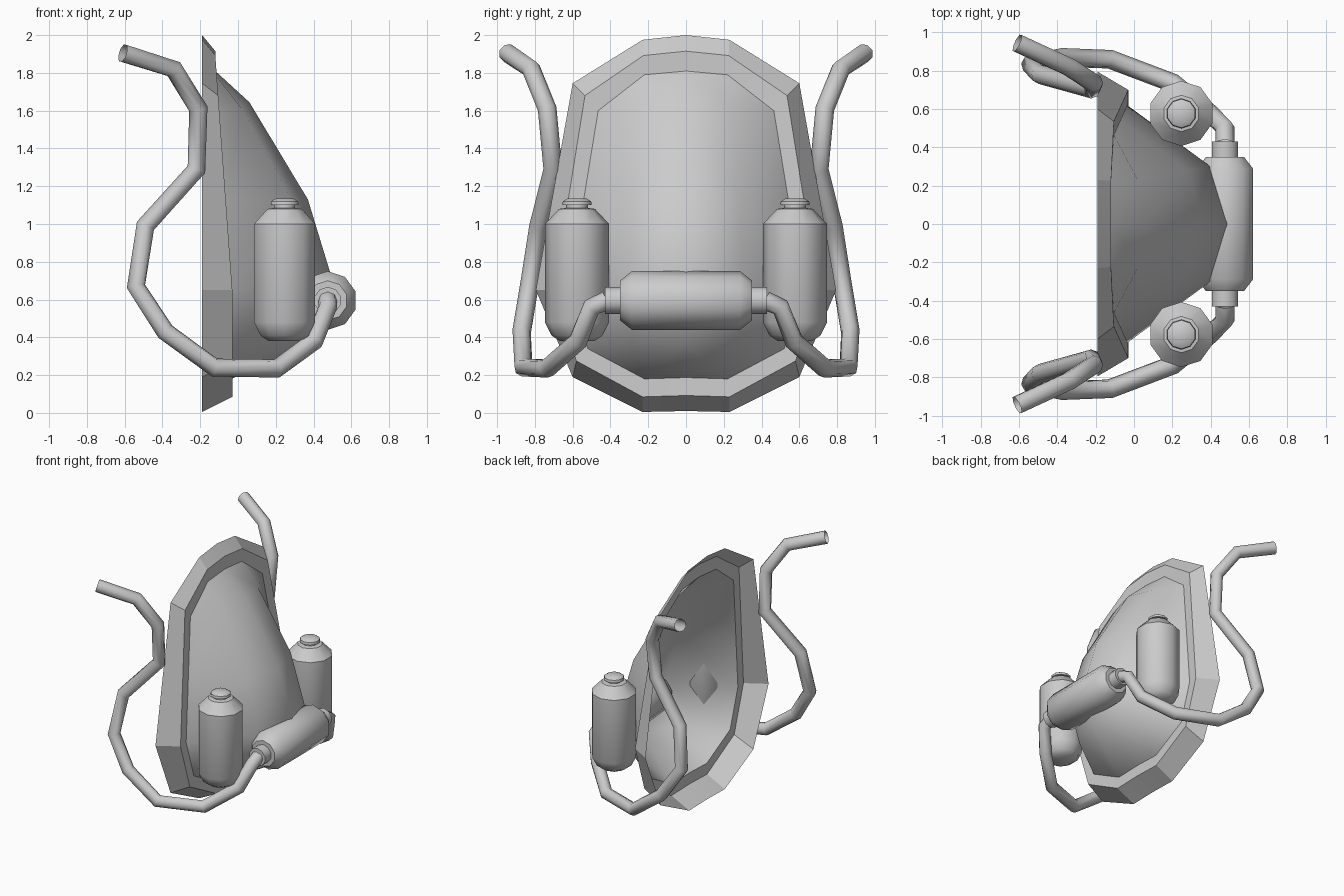
import bpy, bmesh, math
from mathutils import Vector, Matrix

if "Cube" in bpy.data.objects:
    bpy.data.objects.remove(bpy.data.objects["Cube"])


def finish(name, bm, angle=40):
    bmesh.ops.remove_doubles(bm, verts=bm.verts, dist=0.0005)
    bmesh.ops.recalc_face_normals(bm, faces=bm.faces)
    me = bpy.data.meshes.new(name)
    bm.to_mesh(me)
    bm.free()
    ob = bpy.data.objects.new(name, me)
    bpy.context.collection.objects.link(ob)
    bpy.ops.object.select_all(action='DESELECT')
    ob.select_set(True)
    bpy.context.view_layer.objects.active = ob
    bpy.ops.object.shade_smooth_by_angle(angle=math.radians(angle))
    return ob


def sheet(name, rows, angle):
    """Loft of half rows (y >= 0), mirrored across y = 0."""
    bm = bmesh.new()
    for s in (1, -1):
        grid = [[bm.verts.new((x, s * y, z)) for x, y, z in r] for r in rows]
        for a, b in zip(grid, grid[1:]):
            for i in range(len(a) - 1):
                bm.faces.new((a[i], a[i + 1], b[i + 1], b[i]))
    return finish(name, bm, angle)


def lathe(name, profile, matrix, sides=10):
    """Profile of (radius, height) spun round an axis, then placed."""
    bm = bmesh.new()
    rings = []
    for r, h in profile:
        rings.append([bm.verts.new((r * math.cos(t), r * math.sin(t), h))
                      for t in [math.pi / 2 + 2 * math.pi * k / sides for k in range(sides)]])
    for a, b in zip(rings, rings[1:]):
        for k in range(sides):
            n = (k + 1) % sides
            bm.faces.new((a[k], a[n], b[n], b[k]))
    bm.faces.new(rings[0])
    bm.faces.new(rings[-1])
    bmesh.ops.transform(bm, matrix=matrix, verts=bm.verts)
    return finish(name, bm)


# Shell rim: outer, middle and inner outlines
outer = [(-.19, 0, 2.0), (-.19, .23, 1.975), (-.19, .6, 1.745),
         (-.19, .795, .65), (-.19, .6, .19), (-.19, .23, .005), (-.19, 0, .01)]
middle = [(-.12, 0, 1.915), (-.12, .225, 1.892), (-.105, .535, 1.68),
          (-.03, .70, .65), (-.03, .58, .275), (-.03, .23, .085), (-.03, 0, .092)]
inner = [(-.12, 0, 1.81), (-.12, .22, 1.79), (-.105, .465, 1.6),
         (-.035, .62, .65), (-.035, .52, .34), (-.035, .22, .18), (-.035, 0, .187)]
sheet("shell_rim", [outer, middle, inner], 15)

# Bulging shell: rows from top to bottom, each from ridge to edge
mid = Vector(inner[2]).lerp(Vector(inner[3]), .5)
dome = [
    [inner[0], inner[1], inner[1]],
    [(.06, 0, 1.645), (.02, .23, 1.61), inner[2]],
    [(.37, 0, 1.13), (.28, .28, 1.13), tuple(mid)],
    [(.495, 0, .72), (.40, .30, .70), inner[3]],
    [(.40, 0, .37), (.31, .28, .38), inner[4]],
    [inner[6], inner[5], inner[5]],
]
bm = bmesh.new()
for s in (1, -1):
    for a, b in zip(dome, dome[1:]):
        for i in range(2):
            pts = []
            for p in (a[i], a[i + 1], b[i + 1], b[i]):
                if p not in pts:
                    pts.append(p)
            bm.faces.new([bm.verts.new((x, s * y, z)) for x, y, z in pts])
finish("shell_dome", bm, 80)

# Upright tanks
tank = [(.09, .38), (.135, .41), (.17, .48), (.17, 1.0), (.095, 1.08),
        (.058, 1.085), (.058, 1.1), (.078, 1.1), (.075, 1.12), (.05, 1.135)]
for side, s in (("left", 1), ("right", -1)):
    lathe("tank_" + side, tank, Matrix.Translation((.247, s * .577, 0)))

# Horizontal canister with stepped necks
half = [(.155, .287), (.105, .35), (.072, .35), (.072, .43)]
canister = [(r, -h) for r, h in reversed(half)] + half
lathe("canister", canister,
      Matrix.Translation((.475, 0, .595)) @ Matrix.Rotation(-math.pi / 2, 4, 'X'))

# Hoses bending from the canister necks up behind the shell
path = [(.475, .42, .595), (.475, .50, .56), (.405, .57, .38), (.205, .735, .235),
        (-.125, .86, .24), (-.385, .87, .43), (-.54, .83, .67), (-.49, .78, .99),
        (-.22, .705, 1.29), (-.21, .735, 1.61), (-.34, .82, 1.82), (-.61, .945, 1.905)]
for side, s in (("left", 1), ("right", -1)):
    cu = bpy.data.curves.new("hose_" + side, 'CURVE')
    cu.dimensions = '3D'
    cu.bevel_depth = .05
    cu.bevel_resolution = 2
    sp = cu.splines.new('POLY')
    sp.points.add(len(path) - 1)
    for p, (x, y, z) in zip(sp.points, path):
        p.co = (x, s * y, z, 1)
    sp.use_smooth = True
    ob = bpy.data.objects.new("hose_" + side, cu)
    bpy.context.collection.objects.link(ob)
    bpy.ops.object.select_all(action='DESELECT')
    ob.select_set(True)
    bpy.context.view_layer.objects.active = ob
    bpy.ops.object.convert(target='MESH')
    bpy.ops.object.shade_smooth_by_angle(angle=math.radians(50))
